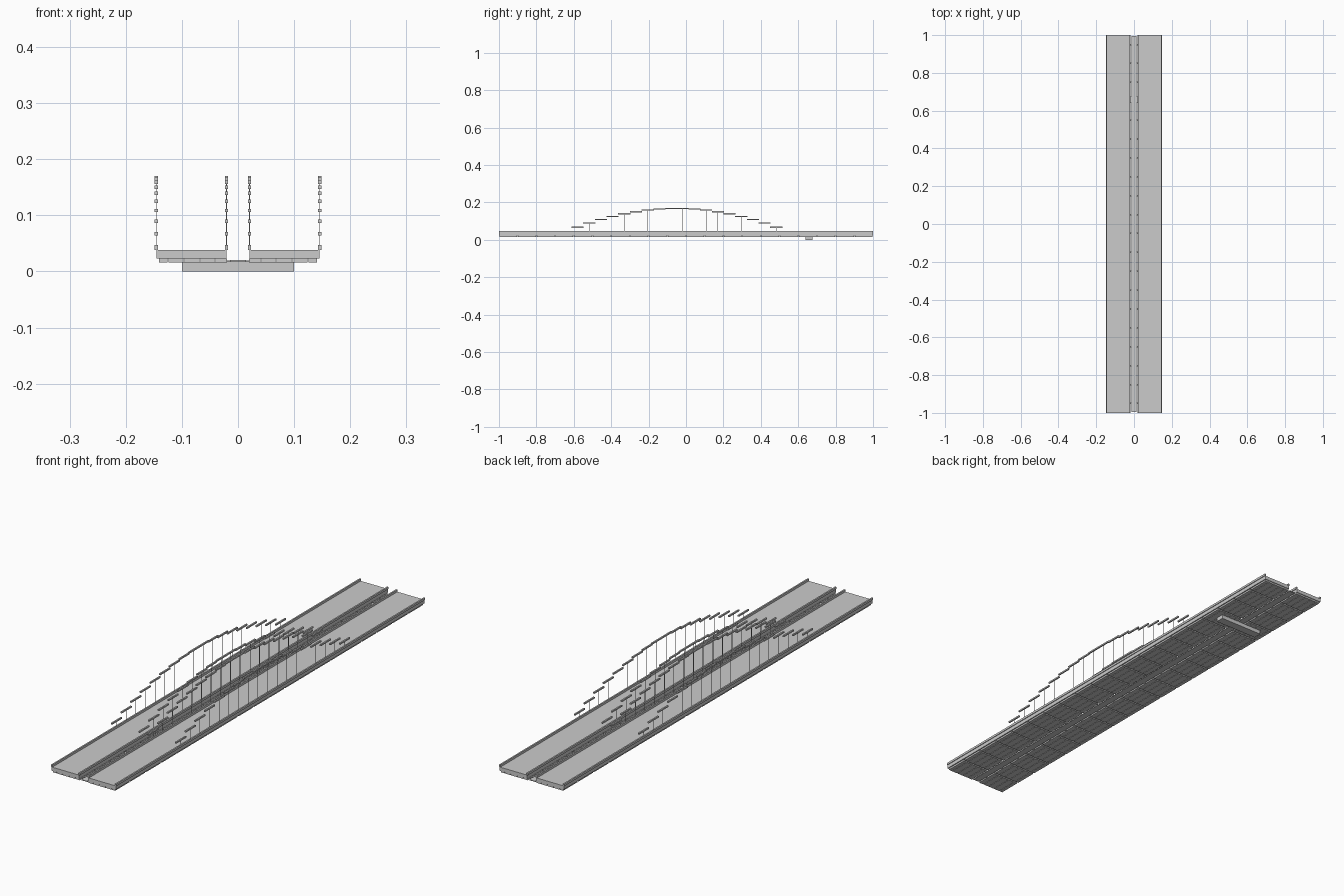
import bpy, bmesh
from mathutils import Matrix, Vector

if "Cube" in bpy.data.objects:
    bpy.data.objects.remove(bpy.data.objects["Cube"])

concrete = bpy.data.materials.new("light_grey")
concrete.diffuse_color = (0.6, 0.6, 0.6, 1)
concrete.use_nodes = True
concrete.node_tree.nodes["Principled BSDF"].inputs["Base Color"].default_value = concrete.diffuse_color


def boxes(name, spans):
    """One object from a list of boxes given as (x0, x1, y0, y1, z0, z1)."""
    bm = bmesh.new()
    for x0, x1, y0, y1, z0, z1 in spans:
        centre = Vector((x0 + x1, y0 + y1, z0 + z1)) / 2
        size = (x1 - x0, y1 - y0, z1 - z0, 1)
        bmesh.ops.create_cube(bm, size=1, matrix=Matrix.Translation(centre) @ Matrix.Diagonal(size))
    mesh = bpy.data.meshes.new(name)
    bm.to_mesh(mesh)
    bm.free()
    mesh.materials.append(concrete)
    obj = bpy.data.objects.new(name, mesh)
    bpy.context.collection.objects.link(obj)


INNER, OUTER = 0.0205, 0.1455
BAYS, BAY = 20, 0.1
# underside beam strips, by distance from the centre line
STRIPS = [(0.0195, 0.040), (0.042, 0.067), (0.069, 0.0955), (0.0975, 0.124), (0.126, 0.141)]
# arch made of level steps along a parabola
STEPS, PITCH, MID = 18, 0.0625, -0.0485
arch = []
for i in range(STEPS):
    n = i - (STEPS - 1) / 2
    arch.append((MID + n * PITCH, 0.1673 - 0.00139 * n * n))

for side, label in ((-1, "left"), (1, "right")):
    def mirrored(a, b):
        return tuple(sorted((side * a, side * b)))

    # road deck
    boxes(label + "_deck", [(*mirrored(INNER, OUTER), -1, 1, 0.023, 0.038)])
    # underside panels, one per strip and bay
    boxes(label + "_floor_beams", [
        (*mirrored(a, b), -1 + k * BAY + 0.003, -1 + (k + 1) * BAY - 0.003, 0.016, 0.023)
        for a, b in STRIPS for k in range(BAYS)])
    for x, edge in ((INNER, "inner"), (OUTER, "outer")):
        rail = mirrored(x - 0.003, x + 0.003)
        wire = mirrored(x - 0.0006, x + 0.0006)
        # edge rail along the deck
        boxes(f"{label}_{edge}_rail", [(*rail, -1, 1, 0.038, 0.047)])
        # stepped arch and its hangers
        boxes(f"{label}_{edge}_arch", [
            (*rail, y - 0.0325, y + 0.0325, z - 0.003, z + 0.003) for y, z in arch])
        boxes(f"{label}_{edge}_hangers", [
            (*wire, y - 0.0006, y + 0.0006, 0.038, z) for y, z in arch])

# narrow walkway between the decks and the ties that hold it
boxes("centre_walkway", [(-0.014, 0.014, -0.995, 0.995, 0.017, 0.020)])
boxes("centre_ties", [
    (-0.021, 0.021, y - 0.004, y + 0.004, 0.017, 0.0195)
    for y in (-0.95 + k * BAY for k in range(BAYS))])

# support beam under the decks
boxes("support_beam", [(-0.1, 0.1, 0.64, 0.675, 0, 0.0165)])
